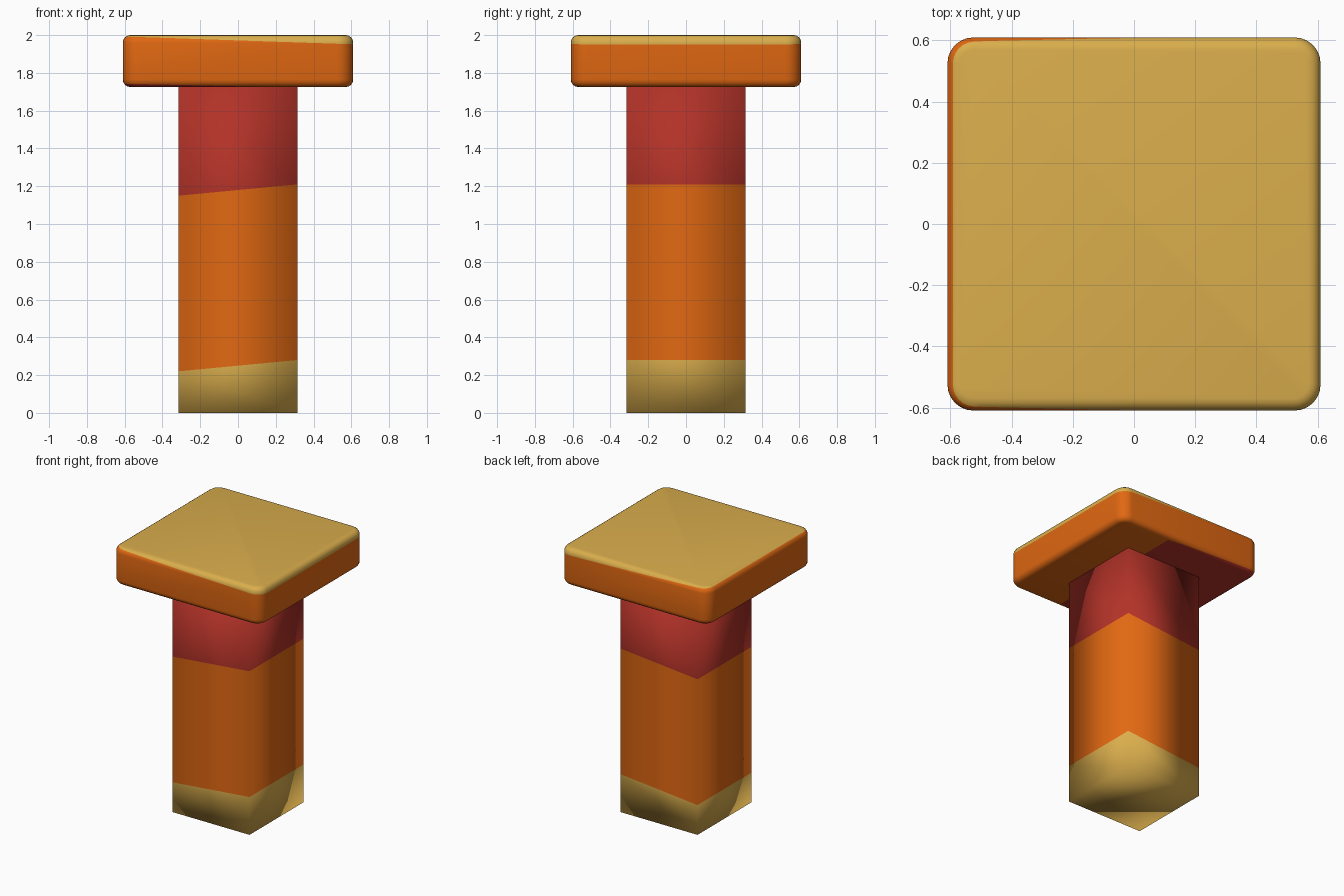
import bpy, bmesh
from mathutils import Vector

if "Cube" in bpy.data.objects:
    bpy.data.objects.remove(bpy.data.objects["Cube"])


def material(name, rgb):
    m = bpy.data.materials.new(name)
    m.diffuse_color = (*rgb, 1)
    m.use_nodes = True
    m.node_tree.nodes["Principled BSDF"].inputs["Base Color"].default_value = m.diffuse_color
    return m


YELLOW = material("ochre yellow", (0.70, 0.42, 0.073))
ORANGE = material("burnt orange", (0.75, 0.138, 0.006))
RED = material("brick red", (0.445, 0.032, 0.021))


def box(half, z0, z1):
    bm = bmesh.new()
    bmesh.ops.create_cube(bm, size=1)
    for v in bm.verts:
        v.co = (v.co.x * 2 * half, v.co.y * 2 * half, z0 + (v.co.z + 0.5) * (z1 - z0))
    return bm


def finish(bm, name, mats, bands):
    """Cut along slanted planes z = h + slope * x and colour the bands upwards."""
    for h, s in bands:
        bmesh.ops.bisect_plane(bm, geom=bm.verts[:] + bm.edges[:] + bm.faces[:], dist=1e-5,
                               plane_co=(0, 0, h), plane_no=Vector((-s, 0, 1)).normalized())
    for f in bm.faces:
        c = f.calc_center_median()
        f.material_index = sum(c.z > h + s * c.x for h, s in bands)
        f.smooth = True
    me = bpy.data.meshes.new(name)
    bm.to_mesh(me)
    bm.free()
    for m in mats:
        me.materials.append(m)
    ob = bpy.data.objects.new(name, me)
    bpy.context.collection.objects.link(ob)
    return ob


# square post with slanted colour bands
finish(box(0.315, 0, 1.74), "post", [YELLOW, ORANGE, RED], [(0.25, 0.095), (1.18, 0.095)])

# rounded square head: round the upright corners, then both rims
bm = box(0.61, 1.725, 2.0)
upright = [e for e in bm.edges if abs(e.verts[0].co.z - e.verts[1].co.z) > 0.1]
bmesh.ops.bevel(bm, geom=upright, offset=0.085, segments=6, profile=0.5, affect='EDGES')
rims = [e for e in bm.edges if abs(e.verts[0].co.z - e.verts[1].co.z) < 0.01]
bmesh.ops.bevel(bm, geom=rims, offset=0.04, segments=4, profile=0.5, affect='EDGES')
head = finish(bm, "head", [RED, ORANGE, YELLOW], [(1.729, -0.023), (1.972, -0.034)])

bpy.context.view_layer.objects.active = head
head.select_set(True)
bpy.ops.object.shade_smooth_by_angle()
